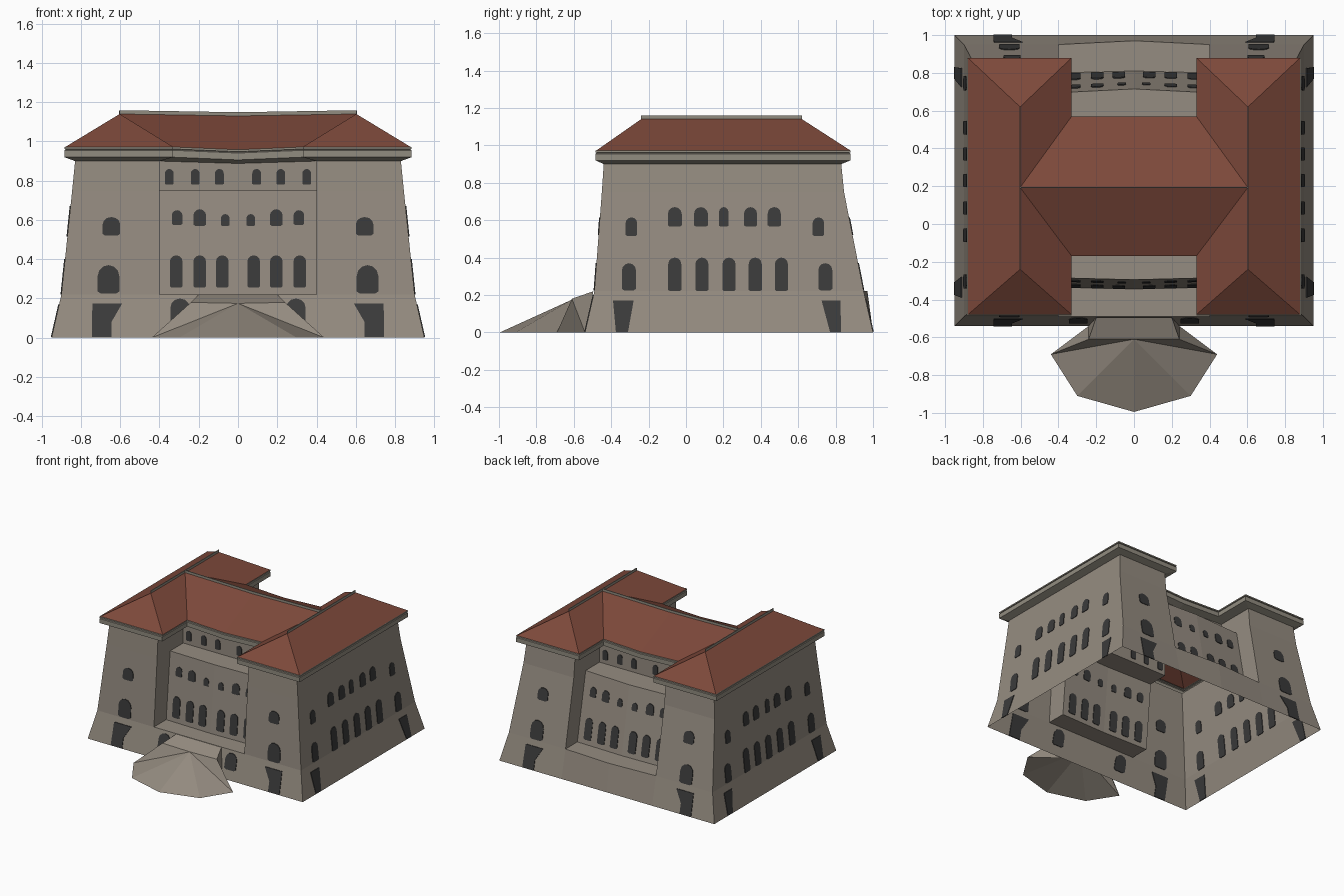
import bpy, math
from mathutils import Vector

if "Cube" in bpy.data.objects:
    bpy.data.objects.remove(bpy.data.objects["Cube"])


def material(name, rgb):
    m = bpy.data.materials.new(name)
    m.diffuse_color = (*rgb, 1)
    m.use_nodes = True
    m.node_tree.nodes["Principled BSDF"].inputs["Base Color"].default_value = m.diffuse_color
    return m


STONE = material("warm grey stone", (0.30, 0.262, 0.218))
TRIM = material("cornice grey", (0.285, 0.262, 0.215))
TILE = material("red roof tile", (0.205, 0.066, 0.043))
DARK = material("dark window", (0.043, 0.043, 0.043))


def build(name, faces, mat):
    """Mesh from faces given as coordinate lists; welds shared corners, drops collapsed faces."""
    index, verts, polys = {}, [], []
    for f in faces:
        ids = []
        for p in f:
            key = tuple(round(c, 5) for c in p)
            if key not in index:
                index[key] = len(verts)
                verts.append(key)
            if index[key] not in ids:
                ids.append(index[key])
        if len(ids) > 2:
            polys.append(ids)
    me = bpy.data.meshes.new(name)
    me.from_pydata(verts, [], polys)
    me.materials.append(mat)
    me.update()
    ob = bpy.data.objects.new(name, me)
    bpy.context.collection.objects.link(ob)
    return ob


def mirrored(faces):
    """Add the x-mirrored faces."""
    return faces + [[(-p[0], p[1], p[2]) for p in reversed(f)] for f in faces]


def upward(faces):
    """Turn every face so that it looks up."""
    out = []
    for f in faces:
        v = [Vector(p) for p in f]
        nz = sum((a.x - b.x) * (a.y + b.y) for a, b in zip(v, v[1:] + v[:1]))
        out.append(f if nz > 0 else f[::-1])
    return out


def ring(z, xo, yf, yb, rf, cf, rb, cb, xi=0.40, sag=0.0):
    """H-shaped outline: outer corners, wing inner corners, recessed centre walls."""
    half = [(xi, rf, z), (xi, yf, z), (xo, yf, z), (xo, yb, z), (xi, yb, z), (xi, rb, z)]
    other = [(-x, y, zz) for x, y, zz in reversed(half)]
    return [(0, cf, z - sag)] + half + [(0, cb, z - sag)] + other


def loft(rings):
    faces = []
    for a, b in zip(rings, rings[1:]):
        n = len(a)
        for i in range(n):
            j = (i + 1) % n
            faces.append([a[i], a[j], b[j], b[i]])
    return faces


# Walls: battered base, ledges in the two courts, set-back top storey
WALL_TOP = ring(0.90, 0.83, -0.44, 0.83, -0.12, -0.12, 0.52, 0.52, sag=0.012)
build("walls", loft([
    ring(0.00, 0.95, -0.54, 1.00, -0.54, -0.54, 1.00, 1.00),
    ring(0.22, 0.90, -0.49, 0.95, -0.49, -0.49, 0.95, 0.97),
    ring(0.22, 0.90, -0.49, 0.95, -0.335, -0.345, 0.80, 0.81),
    ring(0.75, 0.845, -0.45, 0.845, -0.285, -0.295, 0.695, 0.715),
    ring(0.75, 0.845, -0.45, 0.845, -0.12, -0.12, 0.52, 0.52),
    WALL_TOP]), STONE)


# Cornice following the same outline
def eave(z, d):
    return ring(z, 0.885 - d, -0.485 + d, 0.88 - d, -0.17 + d, -0.17 + d,
                0.57 - d, 0.57 - d, xi=0.33 + d, sag=0.014)


build("cornice", loft([WALL_TOP, eave(0.92, 0), eave(0.955, 0), eave(0.96, 0.008),
                       eave(0.962, 0), eave(0.972, 0), eave(0.972, 0.012)]), TRIM)

# Hipped H-shaped roof
E, RZ = 0.972, 1.14
A, B, C, D = (0.88, -0.48, E), (0.33, -0.48, E), (0.33, -0.17, E), (0, -0.17, E - 0.014)
F, G, H, K = (0.33, 0.57, E), (0.33, 0.88, E), (0.88, 0.88, E), (0, 0.57, E - 0.014)
P, Q, S, T = (0.603, -0.24, RZ), (0.603, 0.193, RZ), (0.603, 0.62, RZ), (0, 0.193, RZ - 0.01)
build("roof", upward(mirrored([[A, B, P], [A, P, Q, S, H], [H, S, G], [B, C, Q, P],
                               [G, S, Q, F], [C, D, T, Q], [F, Q, T, K]])), TILE)


# Ridge caps: thin upright strips
def strip(p, q, h=0.019, t=0.003):
    p, q = Vector(p), Vector(q)
    s = (q - p).cross(Vector((0, 0, 1))).normalized() * t
    u = Vector((0, 0, h))
    a = [p + s, q + s, q - s, p - s]
    b = [v + u for v in a]
    return [[a[i], a[(i + 1) % 4], b[(i + 1) % 4], b[i]] for i in range(4)] + [b]


build("ridge_caps", upward([]) + mirrored(strip(P, S) + strip(T, Q)), TRIM)

# Entrance ramp: sloping fan with side walls
a, b, c = (0.20, -0.495, 0.22), (0.24, -0.61, 0.18), (0.44, -0.69, 0)
d, e, g, h = (0.30, -0.91, 0), (0, -0.995, 0), (0, -0.495, 0.22), (0, -0.61, 0.175)
foot = (0.24, -0.54, 0)
ramp = upward(mirrored([[g, h, b, a], [h, c, b], [h, d, c], [h, e, d]]))
build("ramp", ramp + mirrored([[a, b, foot], [b, c, foot]]), STONE)


# Windows: thin plates lying in the sloping walls
def lerp(table, z):
    for (z0, v0), (z1, v1) in zip(table, table[1:]):
        if z <= z1:
            break
    return v0 + (v1 - v0) * (z - z0) / (z1 - z0)


FRONT = [(0, -0.54), (0.22, -0.49), (0.75, -0.45), (0.9, -0.44)]
BACK = [(0, 1.0), (0.22, 0.95), (0.75, 0.845), (0.9, 0.83)]
SIDE = [(0, 0.95), (0.22, 0.90), (0.75, 0.845), (0.9, 0.83)]


def front(u, z): return (u, lerp(FRONT, z), z)
def back(u, z): return (u, lerp(BACK, z), z)
def right(u, z): return (lerp(SIDE, z), u, z)
def left(u, z): return (-lerp(SIDE, z), u, z)


def court_front(u, z):
    bow = 0.01 * (1 - abs(u) / 0.4)
    return (u, -0.12 if z > 0.75 else lerp([(0.22, -0.335), (0.75, -0.285)], z) - bow, z)


def court_back(u, z):
    k = 1 - abs(u) / 0.4
    return (u, 0.52 if z > 0.75 else lerp([(0.22, 0.80 + 0.01 * k), (0.75, 0.695 + 0.02 * k)], z), z)


def plate(wall, outline, t=0.0045):
    n = Vector((0, t, 0)) if wall not in (left, right) else Vector((t, 0, 0))
    pts = [Vector(wall(u, z)) for u, z in outline]
    lo, hi = [p - n for p in pts], [p + n for p in pts]
    m = len(pts)
    return [lo[::-1], hi] + [[lo[i], lo[(i + 1) % m], hi[(i + 1) % m], hi[i]] for i in range(m)]


def arch(u, z0, z1, w):
    """Round-topped outline with clipped lower corners."""
    r = w / 2
    top = min(r, (z1 - z0) * 0.4)
    pts = [(u - r, z0 + 0.2 * r), (u - 0.7 * r, z0), (u + 0.7 * r, z0), (u + r, z0 + 0.2 * r)]
    return pts + [(u + r * math.cos(k * math.pi / 6), z1 - top + top * math.sin(k * math.pi / 6))
                  for k in range(7)]


wins = []
# wing ends: slanted door opening and two windows each
for wall in (front, back):
    for s in (-1, 1):
        wins += plate(wall, [(s * u, z) for u, z in
                             ((0.745, 0.003), (0.645, 0.003), (0.645, 0.08), (0.59, 0.175), (0.742, 0.175))])
        wins += plate(wall, arch(s * 0.66, 0.225, 0.37, 0.11))
        wins += plate(wall, arch(s * 0.645, 0.52, 0.615, 0.09))
# windows beside the ramp
for s in (-1, 1):
    wins += plate(front, arch(s * 0.295, 0.075, 0.20, 0.10))
# courts: three rows
for wall in (court_front, court_back):
    for s in (-1, 1):
        for x in (0.08, 0.195, 0.315):
            wins += plate(wall, arch(s * x, 0.255, 0.42, 0.065))
        for x, w, z0, z1 in ((0.065, 0.045, 0.57, 0.63), (0.195, 0.065, 0.57, 0.655), (0.31, 0.055, 0.575, 0.65)):
            wins += plate(wall, arch(s * x, z0, z1, w))
        for x in (0.095, 0.218, 0.35):
            wins += plate(wall, arch(s * x, 0.78, 0.86, 0.045))
# long sides: doors at both ends, tall row and upper row
for wall in (right, left):
    wins += plate(wall, [(-0.375, 0.003), (-0.31, 0.003), (-0.28, 0.17), (-0.39, 0.17)])
    wins += plate(wall, [(0.77, 0.003), (0.83, 0.003), (0.825, 0.17), (0.725, 0.17)])
    for y in (-0.305, 0.745):
        wins += plate(wall, arch(y, 0.225, 0.37, 0.075))
    for y in (-0.06, 0.085, 0.23, 0.37, 0.51):
        wins += plate(wall, arch(y, 0.22, 0.40, 0.07))
    for y in (-0.292, 0.708):
        wins += plate(wall, arch(y, 0.515, 0.615, 0.062))
    for y, w in ((-0.06, 0.075), (0.08, 0.075), (0.202, 0.05), (0.345, 0.07), (0.472, 0.07)):
        wins += plate(wall, arch(y, 0.565, 0.67, w))

for i, f in enumerate([wins]):
    # no corner is shared between plates, so one mesh keeps them separate
    ob = build("windows", f, DARK)
    import bmesh
    bm = bmesh.new()
    bm.from_mesh(ob.data)
    bmesh.ops.recalc_face_normals(bm, faces=bm.faces)
    bm.to_mesh(ob.data)
    bm.free()
